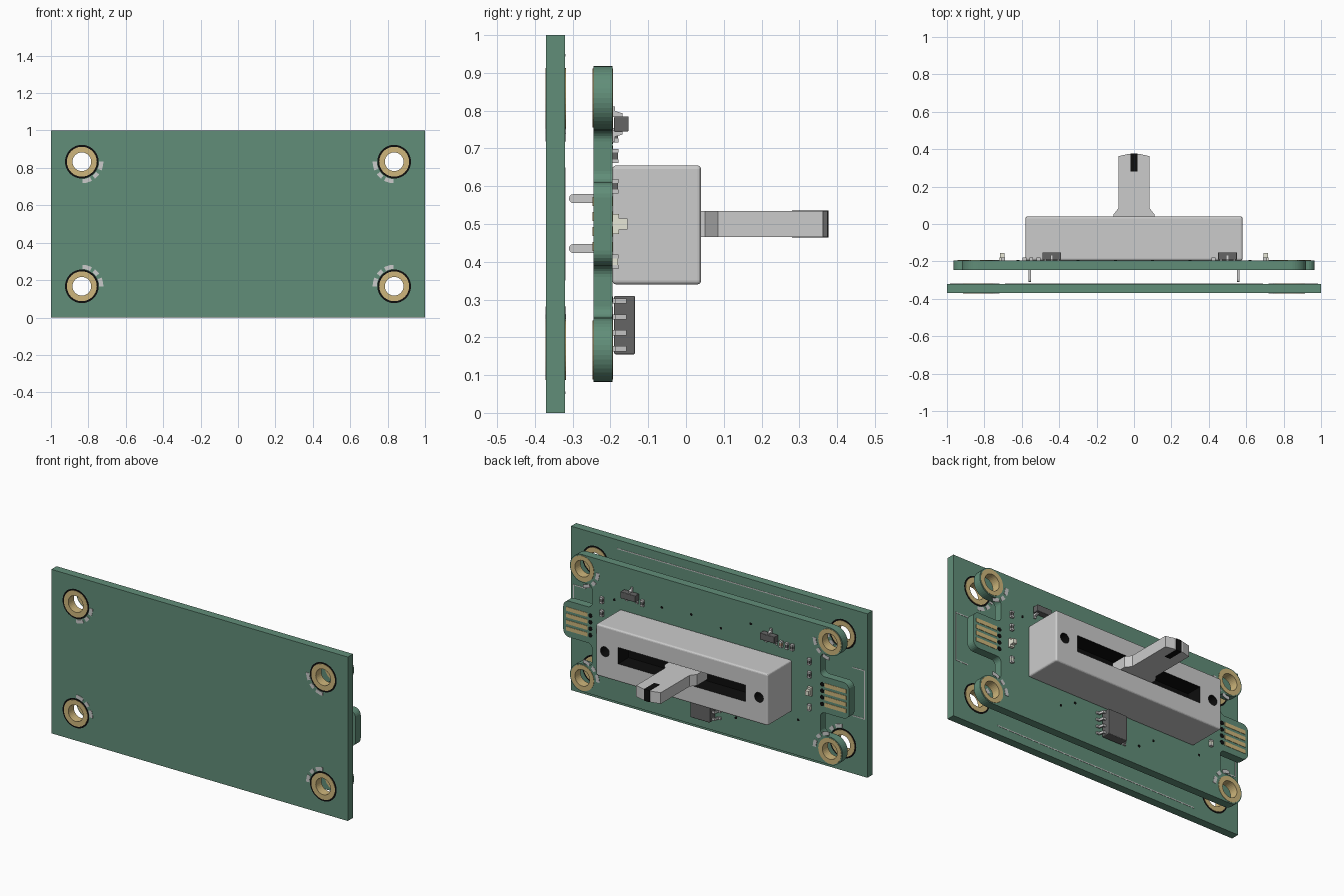
import bpy, bmesh
from math import cos, sin, radians, pi
from mathutils import Matrix, Vector

if "Cube" in bpy.data.objects:
    bpy.data.objects.remove(bpy.data.objects["Cube"])


def material(name, col):
    m = bpy.data.materials.new(name)
    m.diffuse_color = (*col, 1)
    m.use_nodes = True
    m.node_tree.nodes["Principled BSDF"].inputs["Base Color"].default_value = m.diffuse_color
    return m


GREEN = material("solder_mask", (0.12, 0.27, 0.19))
BLACK = material("black", (0.004, 0.004, 0.004))
GOLD = material("gold", (0.62, 0.47, 0.2))
DARK = material("chip_dark", (0.13, 0.13, 0.13))
SILK = material("silk_grey", (0.6, 0.6, 0.6))
CREAM = material("cream", (0.8, 0.8, 0.68))
BROWN = material("capacitor_tan", (0.45, 0.3, 0.2))


def arc(cx, cz, r, a0, a1, n=10):
    return [(cx + r * cos(radians(a0 + (a1 - a0) * i / n)),
             cz + r * sin(radians(a0 + (a1 - a0) * i / n))) for i in range(n + 1)]


def circle(cx, cz, r, n=32):
    return arc(cx, cz, r, 0, 360, n)[:-1]


def rect(x0, x1, z0, z1):
    return [(x0, z0), (x1, z0), (x1, z1), (x0, z1)]


def plate(name, loops, y0, y1, face_mat, edge_mat=None):
    """Flat sheet in the XZ plane; nested loops become holes."""
    cu = bpy.data.curves.new(name, 'CURVE')
    cu.dimensions = '2D'
    cu.fill_mode = 'BOTH'
    cu.extrude = (y1 - y0) / 2
    for pts in loops:
        s = cu.splines.new('POLY')
        s.points.add(len(pts) - 1)
        for p, (x, z) in zip(s.points, pts):
            p.co = (x, z, 0, 1)
        s.use_cyclic_u = True
    tmp = bpy.data.objects.new(name + "_curve", cu)
    bpy.context.collection.objects.link(tmp)
    me = bpy.data.meshes.new_from_object(tmp.evaluated_get(bpy.context.evaluated_depsgraph_get()))
    bpy.data.objects.remove(tmp)
    bm = bmesh.new()
    bm.from_mesh(me)
    bmesh.ops.remove_doubles(bm, verts=bm.verts, dist=1e-5)
    bm.transform(Matrix.Translation((0, (y0 + y1) / 2, 0)) @ Matrix.Rotation(pi / 2, 4, 'X'))
    bmesh.ops.recalc_face_normals(bm, faces=bm.faces)
    for f in bm.faces:
        f.smooth = False
        f.material_index = 0 if abs(f.normal.y) > 0.5 else 1
    bm.to_mesh(me)
    bm.free()
    me.materials.clear()
    me.materials.append(face_mat)
    me.materials.append(edge_mat or face_mat)
    me.name = name
    ob = bpy.data.objects.new(name, me)
    bpy.context.collection.objects.link(ob)
    return ob


def prism(name, pts, vec, mat=None, bevel=0):
    """Extrude a closed 3D profile along vec."""
    bm = bmesh.new()
    f = bm.faces.new([bm.verts.new(p) for p in pts])
    new = bmesh.ops.extrude_face_region(bm, geom=[f])['geom']
    bmesh.ops.translate(bm, verts=[v for v in new if isinstance(v, bmesh.types.BMVert)], vec=Vector(vec))
    bmesh.ops.recalc_face_normals(bm, faces=bm.faces)
    if bevel:
        bmesh.ops.bevel(bm, geom=bm.edges[:], offset=bevel, segments=3, profile=0.5, affect='EDGES')
    me = bpy.data.meshes.new(name)
    bm.to_mesh(me)
    bm.free()
    if mat:
        me.materials.append(mat)
    ob = bpy.data.objects.new(name, me)
    bpy.context.collection.objects.link(ob)
    return ob


def box(name, x0, x1, y0, y1, z0, z1, mat=None, bevel=0):
    return prism(name, [(x, y0, z) for x, z in rect(x0, x1, z0, z1)], (0, y1 - y0, 0), mat, bevel)


HOLES = [(sx * 0.835, 0.5 + sz * 0.333, sx, sz) for sx in (-1, 1) for sz in (-1, 1)]

# Large backing board with plated holes
plate("backing_board", [rect(-1, 1, 0, 1)] + [circle(x, z, 0.09) for x, z, _, _ in HOLES],
      -0.37, -0.32, GREEN, BLACK)
plate("backing_hole_gap", [c for x, z, _, _ in HOLES for c in (circle(x, z, 0.09), circle(x, z, 0.08))],
      -0.37, -0.32, BLACK)
plate("backing_hole_pads", [c for x, z, _, _ in HOLES for c in (circle(x, z, 0.08), circle(x, z, 0.05))],
      -0.372, -0.318, GOLD, BLACK)

# Small sensor board: lobed corners, notches and side tabs, mirrored from one quarter
q = (arc(0.835, 0.333, 0.085, 90, -90, 20) + arc(0.80, 0.218, 0.03, 90, 180, 6)
     + arc(0.80, 0.14, 0.03, 180, 270, 6) + arc(0.925, 0.07, 0.04, 90, 0, 6))
half = q + [(x, -z) for x, z in reversed(q)]
outline = [(x, z + 0.5) for x, z in half + [(-x, z) for x, z in reversed(half)]]
plate("sensor_board", [outline] + [circle(x, z, 0.078) for x, z, _, _ in HOLES],
      -0.245, -0.195, GREEN, BLACK)
plate("sensor_hole_pads", [c for x, z, _, _ in HOLES for c in (circle(x, z, 0.078), circle(x, z, 0.05))],
      -0.247, -0.193, GOLD, BLACK)

# Printed arcs beside each hole, on both boards
marks = []
for x, z, sx, sz in HOLES:
    for a0, a1 in ((0, -24), (-36, -52), (-62, -88)):
        ring = arc(0, 0, 0.115, a0, a1, 5) + arc(0, 0, 0.093, a1, a0, 5)
        marks.append([(x - sx * px, z + sz * pz) for px, pz in ring])
plate("backing_front_marks", marks, -0.372, -0.369, SILK)
plate("backing_rear_marks", marks, -0.321, -0.318, SILK)
plate("sensor_marks", marks, -0.196, -0.193, SILK)

# Printed guide lines on the backing board
lines = [rect(-0.69, 0.69, z, z + 0.006) for z in (0.05, 0.944)]
for s in (-1, 1):
    br = [(0.9, 0.35), (0.985, 0.35), (0.985, 0.65), (0.9, 0.65),
          (0.9, 0.644), (0.979, 0.644), (0.979, 0.356), (0.9, 0.356)]
    lines.append([(s * x, z) for x, z in br])
plate("guide_lines", lines, -0.321, -0.3185, SILK)

# Edge contacts on the tabs
contacts, dots = [], []
for s in (-1, 1):
    for i in range(4):
        z = 0.44 + 0.04 * i
        contacts.append(rect(*sorted((s * 0.8, s * 0.945)), z - 0.012, z + 0.012))
        dots.append(circle(s * 0.782, z, 0.013, 16))
plate("tab_contacts_rear", contacts, -0.196, -0.193, GOLD)
plate("tab_contacts_front", contacts, -0.247, -0.244, GOLD)
for x, z in ((0.3, 0.74), (0.1, 0.75), (-0.1, 0.72), (-0.3, 0.8), (0.62, 0.7), (-0.62, 0.3),
             (0.35, 0.25), (0.25, 0.3), (-0.3, 0.27), (-0.2, 0.2)):
    dots.append(circle(x, z, 0.008, 12))
plate("vias", dots, -0.196, -0.1935, BLACK)

# Slider housing with recessed slot and two screw holes
housing = box("slider_housing", -0.58, 0.58, -0.195, 0.04, 0.34, 0.655, None, 0.01)
housing.data.materials.append(None)
housing.data.materials.append(BLACK)
cutter = plate("slot_cutter", [rect(-0.43, 0.43, 0.45, 0.55)]
               + [circle(s * 0.52, 0.5, 0.03, 24) for s in (-1, 1)], -0.06, 0.08, BLACK)
cutter.hide_render = True
mod = housing.modifiers.new("slot", 'BOOLEAN')
mod.object = cutter
mod.operation = 'DIFFERENCE'
mod.solver = 'EXACT'
mod.material_mode = 'TRANSFER'
bpy.context.view_layer.objects.active = housing
bpy.ops.object.modifier_apply(modifier="slot")
bpy.data.objects.remove(cutter)

# Slider lever with flared foot, peaked tip and black marker
lever = [(-0.11, -0.05), (0.11, -0.05), (0.11, 0.05), (0.083, 0.085), (0.083, 0.362), (0.03, 0.375),
         (-0.03, 0.375), (-0.083, 0.362), (-0.083, 0.085), (-0.11, 0.05)]
prism("slider_lever", [(x, y, 0.466) for x, y in lever], (0, 0, 0.068))
box("lever_marker", -0.018, 0.018, 0.28, 0.377, 0.464, 0.536, BLACK)

# Slider solder pins with rounded tips
for s in (-1, 1):
    for z in (0.435, 0.567):
        tip = [(-0.298 - 0.012 * sin(a * pi / 6), z + 0.012 * cos(a * pi / 6)) for a in range(7)]
        pts = [(-0.19, z + 0.012)] + tip + [(-0.19, z - 0.012)]
        prism("solder_pin", [(s * 0.557 - 0.006, y, zz) for y, zz in pts], (0.012, 0, 0))


def gull_leg(name, x, z, s, w, top, reach):
    """Bent lead running outward along x from a chip side."""
    pts = [(0, top), (reach * 0.5, top), (reach * 0.65, -0.187), (reach, -0.187), (reach, -0.195),
           (reach * 0.5, -0.195), (reach * 0.35, top - 0.009), (0, top - 0.009)]
    prism(name, [(x + s * px, y, z - w / 2) for px, y in pts], (0, 0, w))


# Eight-lead chip below the slider
box("main_chip", -0.065, 0.065, -0.19, -0.135, 0.155, 0.31, DARK, 0.004)
for s in (-1, 1):
    for i in range(4):
        gull_leg("main_chip_leg", s * 0.06, 0.17 + 0.042 * i, s, 0.014, -0.158, 0.042)

# Two small transistors above the slider
for cx in (-0.44, 0.5):
    box("transistor", cx - 0.05, cx + 0.05, -0.19, -0.152, 0.745, 0.785, DARK, 0.003)
    for dx, s in ((-0.035, -1), (0.035, -1), (0, 1)):
        z = 0.765 + s * 0.018
        pts = [(0, -0.168), (0.01, -0.168), (0.016, -0.188), (0.028, -0.188), (0.028, -0.195), (0, -0.195)]
        prism("transistor_leg", [(cx + dx - 0.007, y, z + s * p) for p, y in pts], (0.014, 0, 0))

# Stepped indicator lamps beside the slider
for s in (-1, 1):
    box("lamp_base", s * 0.705 - 0.013, s * 0.705 + 0.013, -0.195, -0.178, 0.474, 0.526, CREAM)
    box("lamp_lens", s * 0.705 - 0.012, s * 0.705 + 0.012, -0.18, -0.155, 0.486, 0.514, CREAM)

# Tiny resistors and capacitors: dark middle, pale ends
chips = [(0.425, 0.735, DARK), (-0.51, 0.735, BROWN), (-0.55, 0.735, DARK), (-0.585, 0.735, DARK)]
chips += [(s * 0.7, z, m) for s in (-1, 1) for z, m in ((0.4, CREAM), (0.6, DARK), (0.68, DARK))]
for x, z, m in chips:
    box("chip_part", x - 0.009, x + 0.009, -0.195, -0.18, z - 0.011, z + 0.011, m)
    for s in (-1, 1):
        box("chip_part_end", x - 0.01, x + 0.01, -0.195, -0.179, z + s * 0.014 - 0.005, z + s * 0.014 + 0.005)
